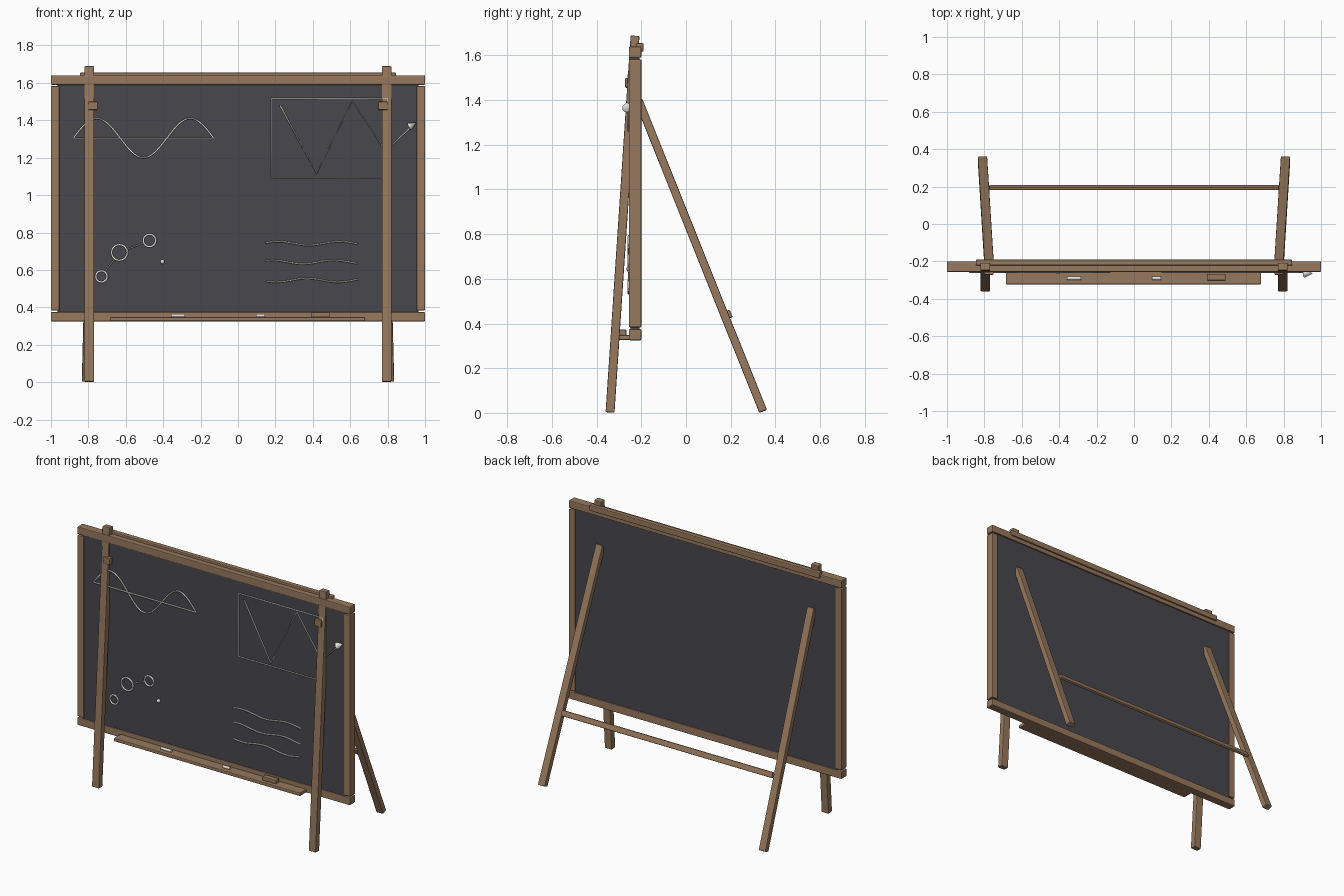
import bpy, math
from mathutils import Vector, Matrix

cube = bpy.data.objects.get("Cube")
if cube:
    bpy.data.objects.remove(cube, do_unlink=True)


def material(name, rgb):
    m = bpy.data.materials.new(name)
    m.use_nodes = True
    m.diffuse_color = (*rgb, 1)
    m.node_tree.nodes["Principled BSDF"].inputs["Base Color"].default_value = (*rgb, 1)
    return m


wood = material("warm wood", (0.31, 0.19, 0.11))
slate = material("dark slate", (0.065, 0.063, 0.073))
white = material("chalk white", (0.78, 0.77, 0.71))


def finish(name, mat, smooth=False):
    ob = bpy.context.object
    ob.name = ob.data.name = name
    ob.data.materials.append(mat)
    if smooth:
        bpy.ops.object.shade_smooth_by_angle()
    return ob


def beam(name, start, end, width, depth, mat=wood, bevel=0.005):
    """Square beam between two points; width lies closest to the x axis."""
    a, b = Vector(start), Vector(end)
    z = (b - a).normalized()
    side = Vector((0, 1, 0)) if abs(z.x) > 0.9 else Vector((1, 0, 0))
    x = (side - z * side.dot(z)).normalized()
    y = z.cross(x)
    bpy.ops.mesh.primitive_cube_add(size=1)
    ob = finish(name, mat)
    ob.data.transform(Matrix.Diagonal((width, depth, (b - a).length, 1)))
    ob.matrix_world = Matrix.Translation((a + b) / 2) @ Matrix((x, y, z)).transposed().to_4x4()
    if bevel:
        mod = ob.modifiers.new("Bevel", 'BEVEL')
        mod.width, mod.segments = bevel, 2
    return ob


def box(name, xs, ys, zs, mat=wood, bevel=0.005):
    bpy.ops.mesh.primitive_cube_add(size=1)
    ob = finish(name, mat)
    lo, hi = (Vector(p) for p in zip(xs, ys, zs))
    ob.data.transform(Matrix.Translation((lo + hi) / 2) @ Matrix.Diagonal((*(hi - lo), 1)))
    if bevel:
        mod = ob.modifiers.new("Bevel", 'BEVEL')
        mod.width, mod.segments = bevel, 2
    return ob


CHALK_Y = -0.256


def stroke(name, points, closed=False, radius=0.005):
    """Chalk line through (x, z) points on the board."""
    cu = bpy.data.curves.new(name, 'CURVE')
    cu.dimensions = '3D'
    cu.bevel_depth, cu.bevel_resolution, cu.use_fill_caps = radius, 1, True
    sp = cu.splines.new('POLY')
    sp.points.add(len(points) - 1)
    for p, (x, z) in zip(sp.points, points):
        p.co = (x, CHALK_Y, z, 1)
    sp.use_cyclic_u = closed
    cu.materials.append(white)
    ob = bpy.data.objects.new(name, cu)
    bpy.context.collection.objects.link(ob)


def wave(name, x0, x1, z, height, turns, phase=0.0, n=48):
    stroke(name, [(x0 + (x1 - x0) * i / n,
                   z + height * math.sin(phase + math.tau * turns * i / n))
                  for i in range(n + 1)])


# Board and its frame
box("board", (-0.965, 0.965), (-0.249, -0.209), (0.36, 1.6), slate, 0)
box("top_rail", (-1, 1), (-0.256, -0.2), (1.59, 1.64))
box("bottom_rail", (-1, 1), (-0.256, -0.2), (0.325, 0.375))
box("rear_top_bar", (-0.845, 0.845), (-0.222, -0.19), (1.617, 1.655))

# Stiles, legs and pegs on both sides
for side, s in (("left", 1), ("right", -1)):
    box(side + "_stile", sorted((s * 0.955, s)), (-0.256, -0.2), (0.383, 1.583))
    beam(side + "_front_leg", (s * 0.795, -0.34, 0.002), (s * 0.795, -0.228, 1.688), 0.052, 0.04)
    beam(side + "_rear_leg", (s * 0.81, 0.345, 0.007), (s * 0.775, -0.213, 1.4), 0.05, 0.037)
    box(side + "_peg", sorted((s * 0.75, s * 0.8)), (-0.272, -0.24), (1.455, 1.5))

# Rear brace, tilted with the legs
brace = beam("rear_brace", (-0.775, 0.194, 0.442), (0.775, 0.194, 0.442), 0.018, 0.036)
brace.matrix_world = (Matrix.Translation(brace.location)
                      @ Matrix.Rotation(math.atan(0.4), 4, 'X')
                      @ Matrix.Translation(-brace.location) @ brace.matrix_world)

# Tray with eraser and chalk sticks
box("tray", (-0.685, 0.68), (-0.323, -0.25), (0.326, 0.348))
box("eraser", (0.39, 0.49), (-0.302, -0.266), (0.347, 0.373))
for i, (x, length) in enumerate(((-0.322, 0.075), (0.12, 0.05))):
    bpy.ops.mesh.primitive_cylinder_add(vertices=16, radius=0.009, depth=length,
                                        location=(x, -0.29, 0.356),
                                        rotation=(0, math.pi / 2, 0))
    finish(f"chalk_stick_{i + 1}", white, True)

# Sine drawing with its base line
wave("sine_curve", -0.88, -0.13, 1.305, 0.105, 1.5)
stroke("sine_base_line", [(-0.88, 1.303), (-0.13, 1.303)])

# Graph drawing with arrow
stroke("graph_border", [(0.18, 1.515), (0.8, 1.515), (0.8, 1.095), (0.18, 1.095)], True)
stroke("graph_line", [(0.225, 1.48), (0.42, 1.115), (0.61, 1.505), (0.79, 1.235), (0.93, 1.37)])
bpy.ops.mesh.primitive_cone_add(vertices=16, radius1=0.022, depth=0.05,
                                location=(0.935, -0.264, 1.377),
                                rotation=(0, math.radians(60), 0))
finish("arrow_head", white, True)

# Linked rings and a dot
rings = [(-0.73, 0.565, 0.03), (-0.634, 0.693, 0.042), (-0.473, 0.757, 0.033)]
for i, (x, z, r) in enumerate(rings):
    stroke(f"ring_{i + 1}", [(x + r * math.cos(math.tau * k / 24), z + r * math.sin(math.tau * k / 24))
                             for k in range(24)], True, 0.006)
for i, (a, b) in enumerate(zip(rings, rings[1:])):
    pa, pb = Vector(a[:2]), Vector(b[:2])
    d = (pb - pa).normalized()
    stroke(f"ring_link_{i + 1}", [tuple(pa + d * a[2]), tuple(pb - d * b[2])], radius=0.004)
bpy.ops.mesh.primitive_uv_sphere_add(segments=16, ring_count=8, radius=0.012,
                                     location=(-0.404, CHALK_Y, 0.644))
finish("dot", white, True)

# Wavy writing lines
for i, (z, phase) in enumerate(((0.742, 0.3), (0.642, 0.9), (0.545, 3.6))):
    wave(f"wavy_line_{i + 1}", 0.147, 0.64, z, 0.01, 1.5, phase)
